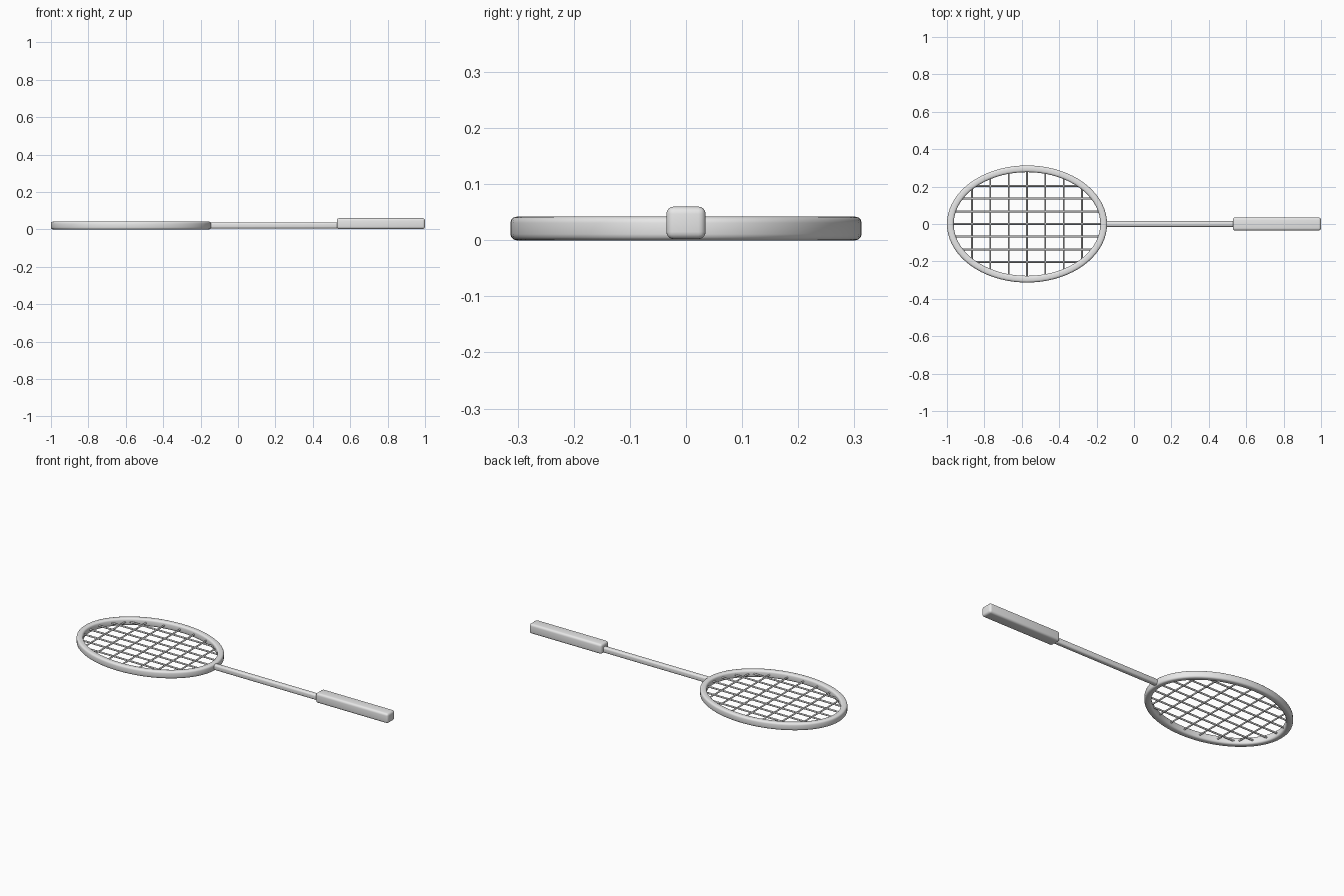
import bpy, bmesh, math
from mathutils import Vector, Matrix

cube = bpy.data.objects.get("Cube")
if cube:
    bpy.data.objects.remove(cube, do_unlink=True)

grey = bpy.data.materials.new("plain grey")
grey.use_nodes = True
grey.diffuse_color = (0.8, 0.8, 0.8, 1)
grey.node_tree.nodes["Principled BSDF"].inputs["Base Color"].default_value = (0.8, 0.8, 0.8, 1)

HEAD_X = -0.572
STRING_Z = 0.021


def finish(name, bm, angle=40):
    bmesh.ops.recalc_face_normals(bm, faces=bm.faces)
    mesh = bpy.data.meshes.new(name)
    bm.to_mesh(mesh)
    bm.free()
    mesh.materials.append(grey)
    obj = bpy.data.objects.new(name, mesh)
    bpy.context.collection.objects.link(obj)
    bpy.ops.object.select_all(action="DESELECT")
    bpy.context.view_layer.objects.active = obj
    obj.select_set(True)
    bpy.ops.object.shade_smooth_by_angle(angle=math.radians(angle))
    return obj


def rounded_rect(width, height, radius, steps=3):
    points = []
    for quarter, (sx, sy) in enumerate([(1, 1), (-1, 1), (-1, -1), (1, -1)]):
        for i in range(steps + 1):
            a = math.pi / 2 * (quarter + i / steps)
            points.append((sx * (width / 2 - radius) + radius * math.cos(a),
                           sy * (height / 2 - radius) + radius * math.sin(a)))
    return points


def rounded_box(name, low, high, radius):
    low, high = Vector(low), Vector(high)
    bm = bmesh.new()
    bmesh.ops.create_cube(bm, size=1)
    size, mid = high - low, (low + high) / 2
    for v in bm.verts:
        v.co = Vector(c * s for c, s in zip(v.co, size)) + mid
    bmesh.ops.bevel(bm, geom=bm.edges[:], offset=radius, segments=4,
                    profile=0.5, affect="EDGES")
    return finish(name, bm)


def oval_ring(name, half_x, half_y, width, height, segments=72):
    # Sweep a rounded section around the oval
    bm = bmesh.new()
    section = rounded_rect(width, height, 0.011)
    rings = []
    for i in range(segments):
        a = 2 * math.pi * i / segments
        rings.append([bm.verts.new((HEAD_X + (half_x - width / 2 + r) * math.cos(a),
                                    (half_y - width / 2 + r) * math.sin(a),
                                    height / 2 + z)) for r, z in section])
    n = len(section)
    for i, ring in enumerate(rings):
        after = rings[(i + 1) % segments]
        for j in range(n):
            k = (j + 1) % n
            bm.faces.new((ring[j], after[j], after[k], ring[k]))
    return finish(name, bm)


def string_set(name, along, across, spacing, axis, radius):
    # Seven parallel strings, each cut to the length of the oval there
    bm = bmesh.new()
    for i in range(-3, 4):
        d = i * spacing
        length = 2 * along * math.sqrt(1 - (d / across) ** 2)
        if axis == "X":
            turn, place = Matrix.Rotation(math.pi / 2, 4, "Y"), (HEAD_X, d, STRING_Z)
        else:
            turn, place = Matrix.Rotation(math.pi / 2, 4, "X"), (HEAD_X + d, 0, STRING_Z)
        bmesh.ops.create_cone(bm, cap_ends=True, segments=8, radius1=radius,
                              radius2=radius, depth=length,
                              matrix=Matrix.Translation(place) @ turn)
    return finish(name, bm, 60)


# Head frame
oval_ring("head_frame", 0.428, 0.313, 0.036, 0.042)

# Strings
string_set("long_strings", 0.405, 0.29, 0.0677, "X", 0.005)
string_set("cross_strings", 0.29, 0.405, 0.098, "Y", 0.0045)

# Shaft and grip
rounded_box("shaft", (-0.165, -0.015, 0.005), (0.56, 0.015, 0.038), 0.01)
rounded_box("grip", (0.528, -0.035, 0.002), (1.0, 0.035, 0.06), 0.013)
